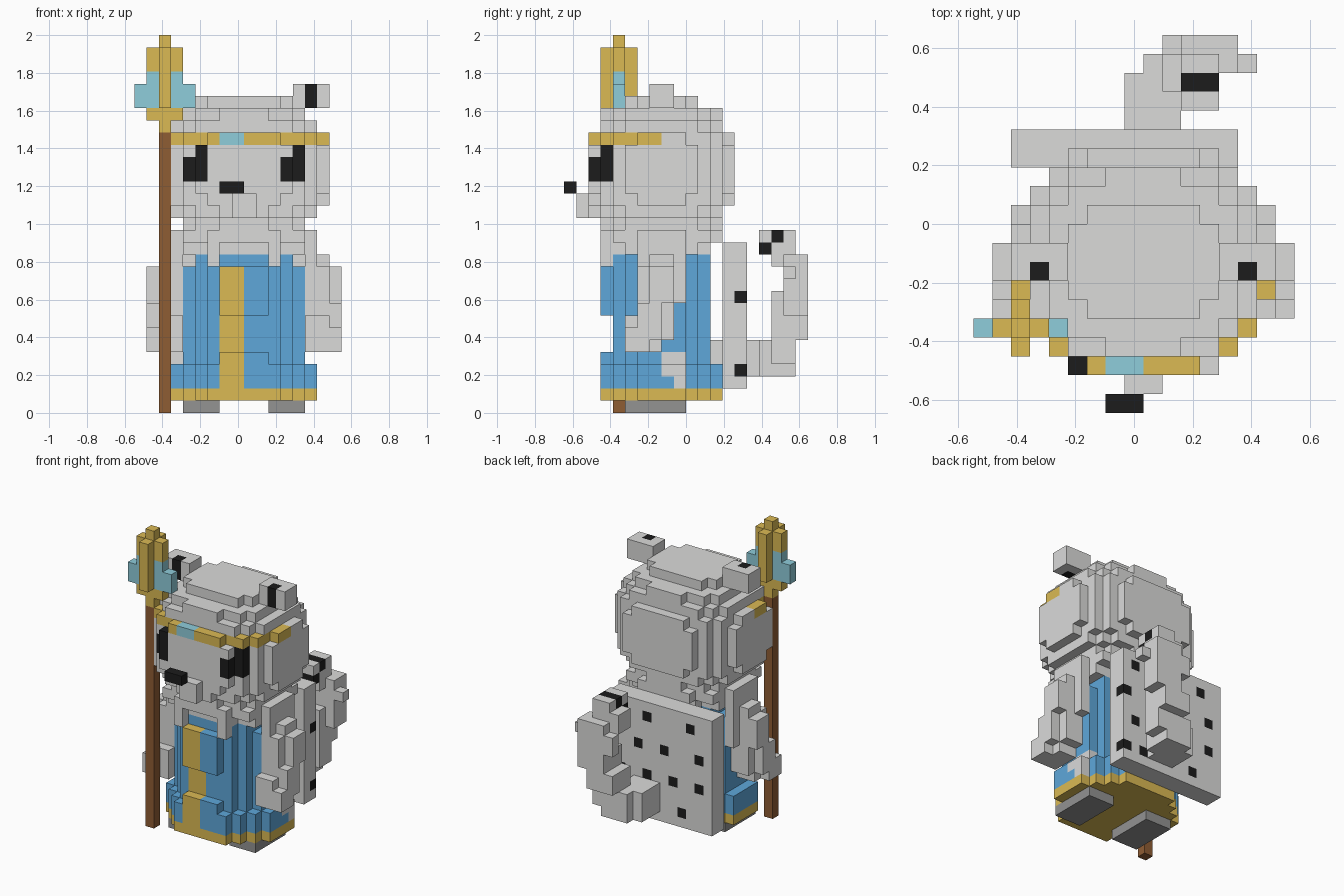
import bpy
import bmesh
from itertools import product
from mathutils import Vector

cube = bpy.data.objects.get("Cube")
if cube:
    bpy.data.objects.remove(cube, do_unlink=True)

V = 2 / 31            # edge of one block
MID = 9               # mirror plane of the figure, in blocks


def srgb(*rgb):
    return [((c / 255 + 0.055) / 1.055) ** 2.4 for c in rgb] + [1.0]


COLOURS = {
    "grey_fur": srgb(219, 219, 218),
    "black": srgb(28, 28, 28),
    "gold": srgb(219, 186, 84),
    "blue_cloth": srgb(94, 167, 218),
    "pale_teal": srgb(143, 205, 219),
    "brown_wood": srgb(143, 93, 52),
    "dark_grey": srgb(147, 147, 146),
}
for name, col in COLOURS.items():
    m = bpy.data.materials.new(name)
    m.use_nodes = True
    m.diffuse_color = col
    bsdf = m.node_tree.nodes["Principled BSDF"]
    bsdf.inputs["Base Color"].default_value = col
    bsdf.inputs["Roughness"].default_value = 0.9

# Corner order of the block side for each of the three axes
SIDES = []
for axis in range(3):
    u, w = (axis + 1) % 3, (axis + 2) % 3
    for d in (0, 1):
        quad = []
        for a, b in ((0, 0), (1, 0), (1, 1), (0, 1)):
            c = [0, 0, 0]
            c[axis], c[u], c[w] = d, a, b
            quad.append(tuple(c))
        step = [0, 0, 0]
        step[axis] = 2 * d - 1
        SIDES.append((tuple(step), quad if d else quad[::-1]))


def box(x0, x1, y0, y1, z0, z1):
    return set(product(range(x0, x1), range(y0, y1), range(z0, z1)))


def boxes(*spans):
    return set().union(*(box(*s) for s in spans))


def mirror(cells):
    return {(2 * MID - 1 - x, y, z) for x, y, z in cells}


def ellipsoid(cx, cy, cz, rx, ry, rz):
    return {(x, y, z) for x, y, z in box(0, 18, 0, 20, 0, 31)
            if ((x + .5 - cx) / rx) ** 2 + ((y + .5 - cy) / ry) ** 2
            + ((z + .5 - cz) / rz) ** 2 <= 1}


def column(rx, ry, z0, z1):
    return {(x, y, z) for x, y, z in box(0, 18, 0, 20, z0, z1)
            if ((x + .5 - 9) / rx) ** 2 + ((y + .5 - 8) / ry) ** 2 <= 1}


used = set()


def part(name, cells, colour, *paint):
    """Skin a set of blocks; paint is (colour, blocks) pairs."""
    cells = cells - used
    used.update(cells)
    bm = bmesh.new()
    verts, mats = {}, []

    def slot(c):
        if c not in mats:
            mats.append(c)
        return mats.index(c)

    for cell in sorted(cells):
        col = colour
        for c, area in paint:
            if cell in area:
                col = c
        for step, quad in SIDES:
            if tuple(a + b for a, b in zip(cell, step)) in cells:
                continue
            loop = []
            for q in quad:
                p = tuple(a + b for a, b in zip(cell, q))
                if p not in verts:
                    verts[p] = bm.verts.new(
                        Vector((p[0] - 8.5, p[1] - 10, p[2])) * V)
                loop.append(verts[p])
            bm.faces.new(loop).material_index = slot(col)
    bmesh.ops.dissolve_limit(bm, angle_limit=0.01, verts=bm.verts[:],
                             edges=bm.edges[:], delimit={'MATERIAL'})
    me = bpy.data.meshes.new(name)
    bm.to_mesh(me)
    bm.free()
    for c in mats:
        me.materials.append(bpy.data.materials[c])
    bpy.context.collection.objects.link(bpy.data.objects.new(name, me))


# Staff
part("staff_pole", box(2, 3, 4, 5, 0, 23), "brown_wood")
part("staff_head", boxes((2, 3, 4, 5, 23, 31), (1, 4, 4, 5, 24, 30),
                         (2, 3, 3, 6, 25, 30), (0, 5, 4, 5, 25, 27)), "gold",
     ("pale_teal", boxes((0, 2, 4, 5, 25, 28), (3, 5, 4, 5, 25, 28))))

# Head with headband and eyes
skull = ellipsoid(9, 8, 20, 7.5, 6.5, 6.5)
part("head", skull, "grey_fur",
     ("gold", box(0, 18, 0, 8, 22, 23)),
     ("pale_teal", box(7, 9, 0, 3, 22, 23)),
     ("black", boxes((5, 6, 2, 3, 19, 22), (4, 5, 3, 4, 19, 21),
                     (12, 13, 2, 3, 19, 21), (13, 14, 3, 4, 19, 22))))
part("snout", boxes((8, 10, 1, 3, 16, 18), (7, 11, 2, 4, 16, 17)), "grey_fur")
part("nose", box(7, 9, 0, 1, 18, 19), "black")

# Ears
ear = box(13, 16, 7, 9, 25, 27)
inner = box(14, 15, 7, 8, 25, 27)
part("left_ear", ear, "grey_fur", ("black", inner))
part("right_ear", mirror(ear), "grey_fur", ("black", mirror(inner)))

# Collar, arms and feet
part("collar", column(6.2, 5.3, 14, 15) | column(5.5, 4.5, 13, 14)
     | boxes((6, 7, 3, 4, 12, 14), (11, 12, 3, 4, 12, 14)), "grey_fur")
arm = boxes((14, 15, 6, 10, 9, 14), (15, 16, 7, 9, 11, 13),
            (15, 16, 6, 9, 7, 12), (16, 17, 7, 9, 9, 12),
            (14, 16, 6, 9, 6, 9), (16, 17, 6, 8, 6, 9),
            (14, 16, 5, 8, 5, 8), (16, 17, 5, 7, 5, 7))
foot = box(11, 14, 5, 10, 0, 1)
for side, place in (("left", lambda c: c), ("right", mirror)):
    part(side + "_arm", place(arm), "grey_fur")
    part(side + "_foot", place(foot), "dark_grey")

# Robe with gold hem and front stripe
part("robe", column(6, 5.2, 1, 4) | column(5.1, 4.3, 4, 12)
     | column(4.4, 4.3, 12, 13)
     | boxes((7, 11, 3, 4, 8, 12), (7, 11, 3, 4, 4, 5)), "blue_cloth",
     ("gold", box(0, 18, 0, 20, 1, 2)),
     ("gold", box(7, 9, 0, 5, 2, 12)),
     ("grey_fur", boxes((13, 18, 8, 10, 3, 5), (13, 18, 9, 10, 2, 3))))

# Spotted back panel
spots = {12: (4, 9, 12), 9: (3, 7, 10, 13), 6: (3, 6, 9, 12), 3: (5, 8, 11, 13)}
dots = {(x, 14, z) for z, row in spots.items() for x in row}
part("back_panel", box(2, 14, 13, 15, 2, 14), "grey_fur", ("black", dots))

# Tail curling up and sideways, with a striped tip
part("tail", boxes((8, 11, 12, 18, 3, 6), (9, 12, 16, 19, 3, 6),
                   (10, 13, 17, 19, 4, 8), (10, 12, 19, 20, 6, 8),
                   (11, 13, 17, 20, 6, 10), (12, 14, 18, 20, 8, 13),
                   (11, 14, 18, 19, 10, 13), (14, 15, 18, 19, 11, 12),
                   (10, 13, 17, 19, 12, 14), (10, 11, 19, 20, 10, 12),
                   (11, 12, 19, 20, 10, 13), (11, 13, 16, 19, 13, 15)),
     "grey_fur",
     ("black", boxes((11, 13, 17, 18, 14, 15), (11, 13, 16, 17, 13, 14))))
